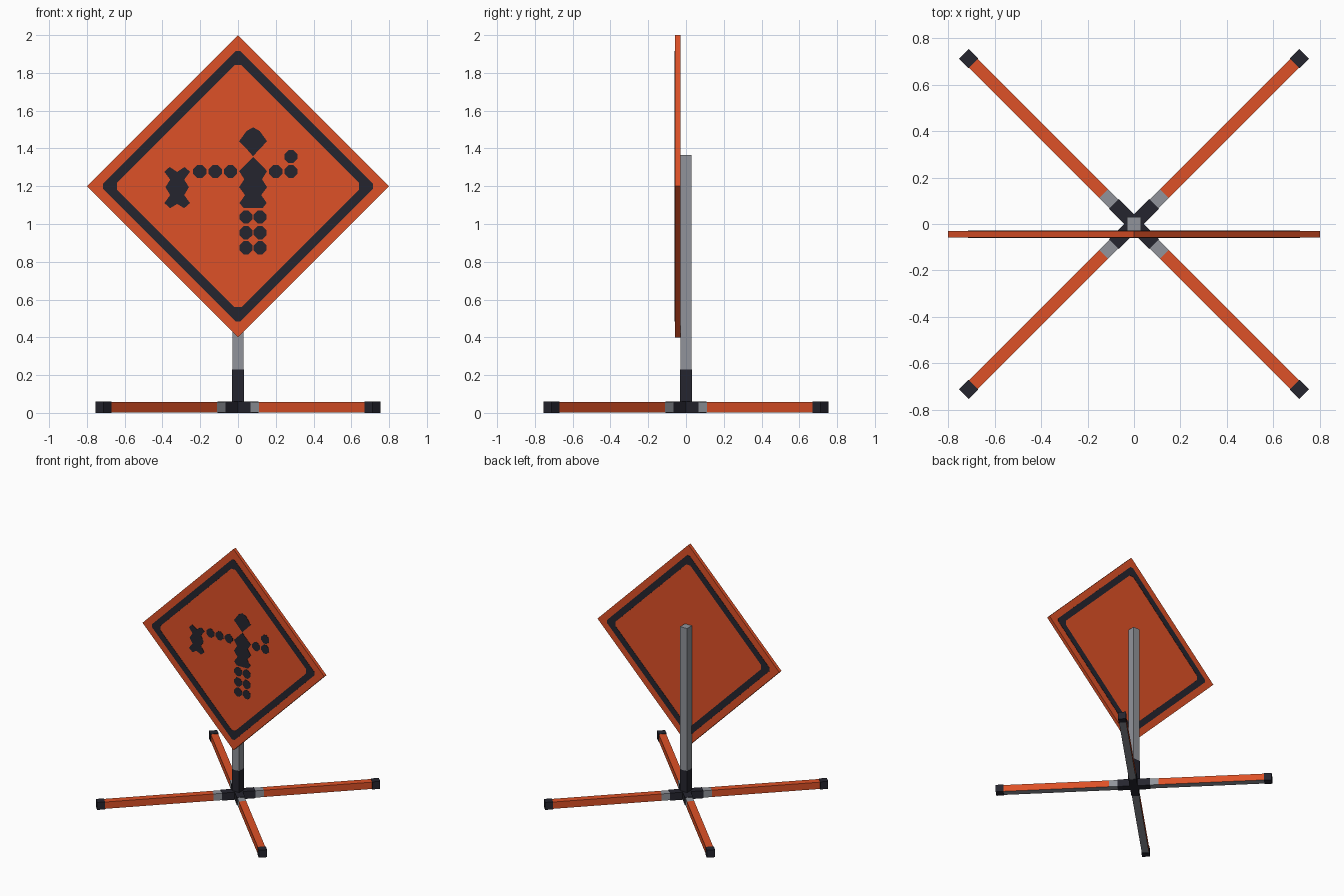
import bpy, bmesh, math
from mathutils import Matrix

if "Cube" in bpy.data.objects:
    bpy.data.objects.remove(bpy.data.objects["Cube"])


def material(name, rgb):
    m = bpy.data.materials.new(name)
    m.diffuse_color = (*rgb, 1)
    m.use_nodes = True
    m.node_tree.nodes["Principled BSDF"].inputs["Base Color"].default_value = m.diffuse_color
    return m


ORANGE = material("orange", (0.73, 0.082, 0.020))
DARK = material("dark", (0.0185, 0.0185, 0.028))
GREY = material("grey", (0.283, 0.296, 0.328))


def finish(name, bm, *mats):
    bmesh.ops.recalc_face_normals(bm, faces=bm.faces[:])
    me = bpy.data.meshes.new(name)
    bm.to_mesh(me)
    bm.free()
    for m in mats:
        me.materials.append(m)
    ob = bpy.data.objects.new(name, me)
    bpy.context.collection.objects.link(ob)
    return ob


def box(name, lo, hi, mat, angle=0.0, underside=None):
    """Box between two corners, turned about z; the underside may differ."""
    bm = bmesh.new()
    bmesh.ops.create_cube(bm, size=1)
    for v in bm.verts:
        v.co = [l + (c + 0.5) * (h - l) for c, l, h in zip(v.co, lo, hi)]
    bm.normal_update()
    if underside:
        for f in bm.faces:
            f.material_index = int(f.normal.z < -0.5)
    bm.transform(Matrix.Rotation(angle, 4, 'Z'))
    return finish(name, bm, mat, *([underside] if underside else []))


def plate(name, points, y0, y1, mat):
    """Outline in x, z extruded from y0 to y1."""
    bm = bmesh.new()
    face = bm.faces.new([bm.verts.new((x, y0, z)) for x, z in points])
    ext = bmesh.ops.extrude_face_region(bm, geom=[face])
    for g in ext["geom"]:
        if isinstance(g, bmesh.types.BMVert):
            g.co.y = y1
    return finish(name, bm, mat)


def diamond(cx, cz, r, blunt):
    """Diamond with its four tips cut off."""
    pts = []
    for k in range(4):
        a = k * math.pi / 2
        c, s = math.cos(a), math.sin(a)
        for t in (-blunt, blunt):
            u = r - blunt * 0.25
            pts.append((cx + u * c - t * s, cz + u * s + t * c))
    return pts


def mirrored(cx, half):
    """Closed outline from its right half, listed top to bottom."""
    left = [(-x, z) for x, z in reversed(half) if x > 0]
    return [(cx + x, z) for x, z in half + left]


# Sign board
FRONT, BACK, CZ, PAINT = -0.058, -0.030, 1.2, 0.002
plate("sign_board", [(0.8, CZ), (0, CZ + 0.8), (-0.8, CZ), (0, CZ - 0.8)],
      FRONT, BACK, ORANGE)


# Dark border painted on both faces
def border(name, y0, y1):
    bm = bmesh.new()
    rings = [[bm.verts.new((x, y, z)) for x, z in pts]
             for y in (y0, y1)
             for pts in (diamond(0, CZ, 0.718, 0.012), diamond(0, CZ, 0.645, 0.018))]
    o0, i0, o1, i1 = rings
    for a, b in ((o0, i0), (o0, o1), (i0, i1), (o1, i1)):
        for k in range(8):
            n = (k + 1) % 8
            bm.faces.new((a[k], a[n], b[n], b[k]))
    finish(name, bm, DARK)


border("front_border", FRONT - PAINT, FRONT + 0.001)
border("back_border", BACK - 0.001, BACK + PAINT)


# Worker symbol
def paint(name, points):
    plate(name, points, FRONT - PAINT, FRONT + 0.001, DARK)


paint("symbol_head", mirrored(0.08, [(0, 1.512), (0.035, 1.492), (0.074, 1.438),
                                     (0.025, 1.387), (0, 1.358)]))
paint("symbol_body", mirrored(0.08, [(0, 1.355), (0.074, 1.28), (0.047, 1.237),
                                     (0.074, 1.195), (0.043, 1.153), (0.072, 1.111),
                                     (0.05, 1.084)]))
paint("symbol_paddle", mirrored(-0.322, [(0, 1.276), (0.04, 1.302), (0.068, 1.276),
                                         (0.037, 1.235), (0.062, 1.195), (0.037, 1.153),
                                         (0.068, 1.111), (0.037, 1.084), (0, 1.106)]))
dots = [(x, 1.278) for x in (-0.202, -0.121, -0.04, 0.2, 0.28)]
dots += [(0.28, 1.357)]
dots += [(x, z) for x in (0.042, 0.117) for z in (1.037, 0.954, 0.874)]
for x, z in dots:
    paint("symbol_dot", diamond(x, z, 0.038, 0.012))

# Post and its socket
box("post", (-0.03, -0.03, 0.2), (0.03, 0.03, 1.365), GREY)
box("post_socket", (-0.031, -0.031, 0.0), (0.031, 0.031, 0.23), DARK)

# Four crossed legs: hub arm, grey collar, orange tube, end cap
for k in range(4):
    a = math.pi / 4 + k * math.pi / 2
    box("hub_arm", (0, -0.03, 0), (0.122, 0.03, 0.06), DARK, a)
    box("leg_collar", (0.12, -0.027, 0.003), (0.185, 0.027, 0.057), GREY, a)
    box("leg_tube", (0.185, -0.027, 0.003), (0.98, 0.027, 0.057), ORANGE, a, GREY)
    box("leg_cap", (0.978, -0.03, 0), (1.036, 0.03, 0.06), DARK, a)
